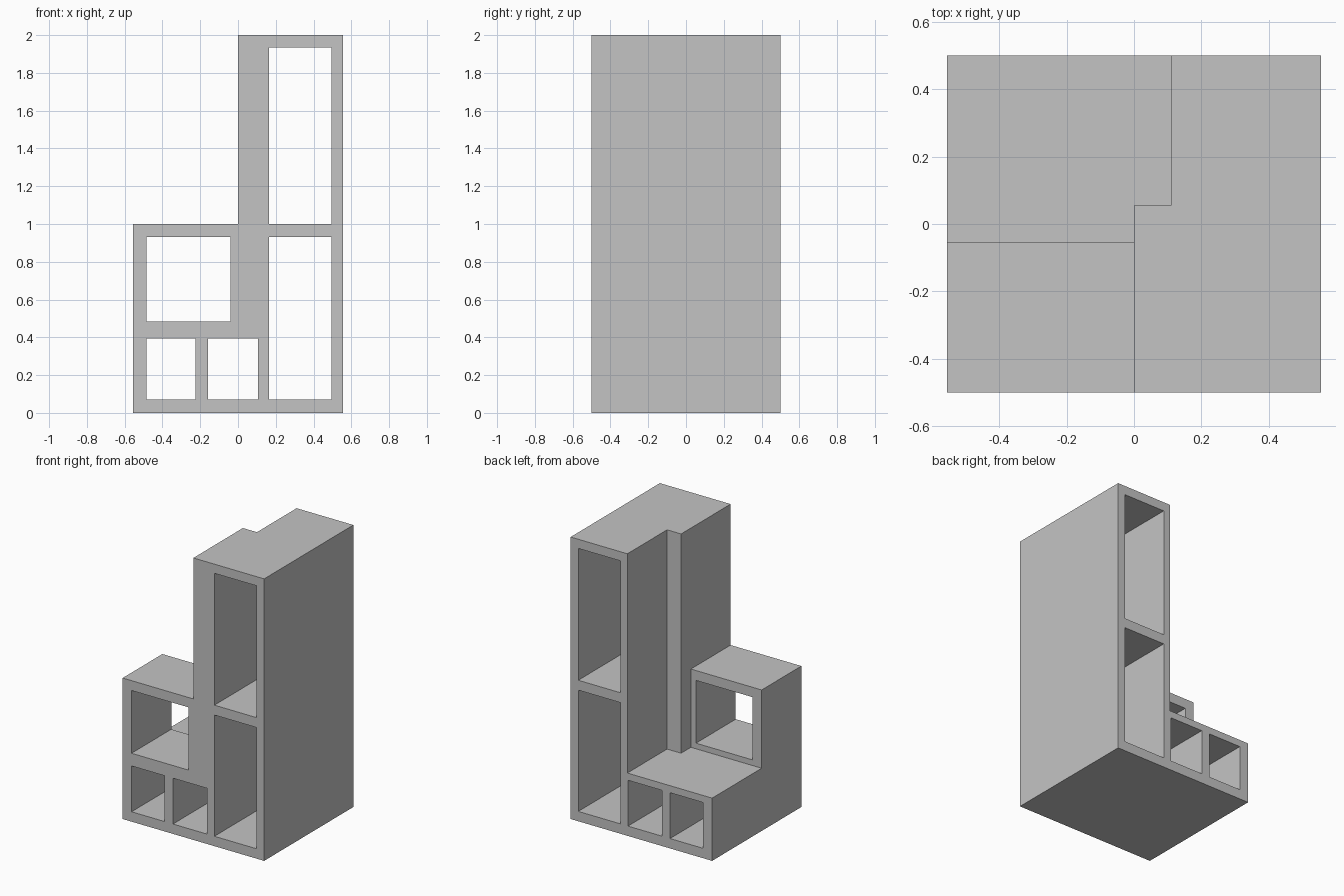
import bpy
import bmesh

if "Cube" in bpy.data.objects:
    bpy.data.objects.remove(bpy.data.objects["Cube"], do_unlink=True)

# Plain grey finish
grey = bpy.data.materials.new("plain_grey")
grey.use_nodes = True
colour = (0.55, 0.55, 0.55, 1)
grey.diffuse_color = colour
grey.node_tree.nodes["Principled BSDF"].inputs["Base Color"].default_value = colour


def box(name, x, y, z):
    """Box spanning the given (low, high) ranges."""
    bm = bmesh.new()
    bmesh.ops.create_cube(bm, size=1)
    for v in bm.verts:
        v.co = [span[0] if c < 0 else span[1] for c, span in zip(v.co, (x, y, z))]
    mesh = bpy.data.meshes.new(name)
    bm.to_mesh(mesh)
    bm.free()
    mesh.materials.append(grey)
    obj = bpy.data.objects.new(name, mesh)
    bpy.context.collection.objects.link(obj)
    return obj


W, D, H = 0.555, 0.5, 2.0
BASE_TOP, CUBE_TOP = 0.445, 1.0
STEP_X, STEP_Y = 0.11, 0.055
shelf = box("shelf_unit", (-W, W), (-D, D), (0, H))

# Stepped outline: space above the cube, behind it, and behind the thick post
cuts = {
    "space_above_cube": ((-0.8, 0), (-0.8, 0.9), (CUBE_TOP, 2.5)),
    "space_behind_cube": ((-0.9, 0), (-STEP_Y, 1.0), (BASE_TOP, 2.6)),
    "space_behind_post": ((-1.0, STEP_X), (STEP_Y, 1.1), (BASE_TOP, 2.7)),
}

# Compartments open from front to back
openings = {
    "lower_outer_opening": ((-0.485, -0.225), (0.07, 0.395)),
    "lower_inner_opening": ((-0.16, 0.105), (0.07, 0.395)),
    "cube_opening": ((-0.485, -0.04), (0.485, 0.93)),
    "tall_lower_opening": ((0.165, 0.495), (0.07, 0.93)),
    "tall_upper_opening": ((0.165, 0.495), (1.0, 1.935)),
}
for name, (x, z) in openings.items():
    cuts[name] = (x, (-0.7, 0.7), z)

# Cut everything from the body, then bake the result
cutters = []
for name, spans in cuts.items():
    cutter = box(name, *spans)
    cutter.hide_render = True
    cutters.append(cutter)
    mod = shelf.modifiers.new(name, "BOOLEAN")
    mod.operation = "DIFFERENCE"
    mod.solver = "EXACT"
    mod.object = cutter

graph = bpy.context.evaluated_depsgraph_get()
baked = bpy.data.meshes.new_from_object(shelf.evaluated_get(graph))
shelf.modifiers.clear()
shelf.data = baked
for cutter in cutters:
    bpy.data.objects.remove(cutter, do_unlink=True)
